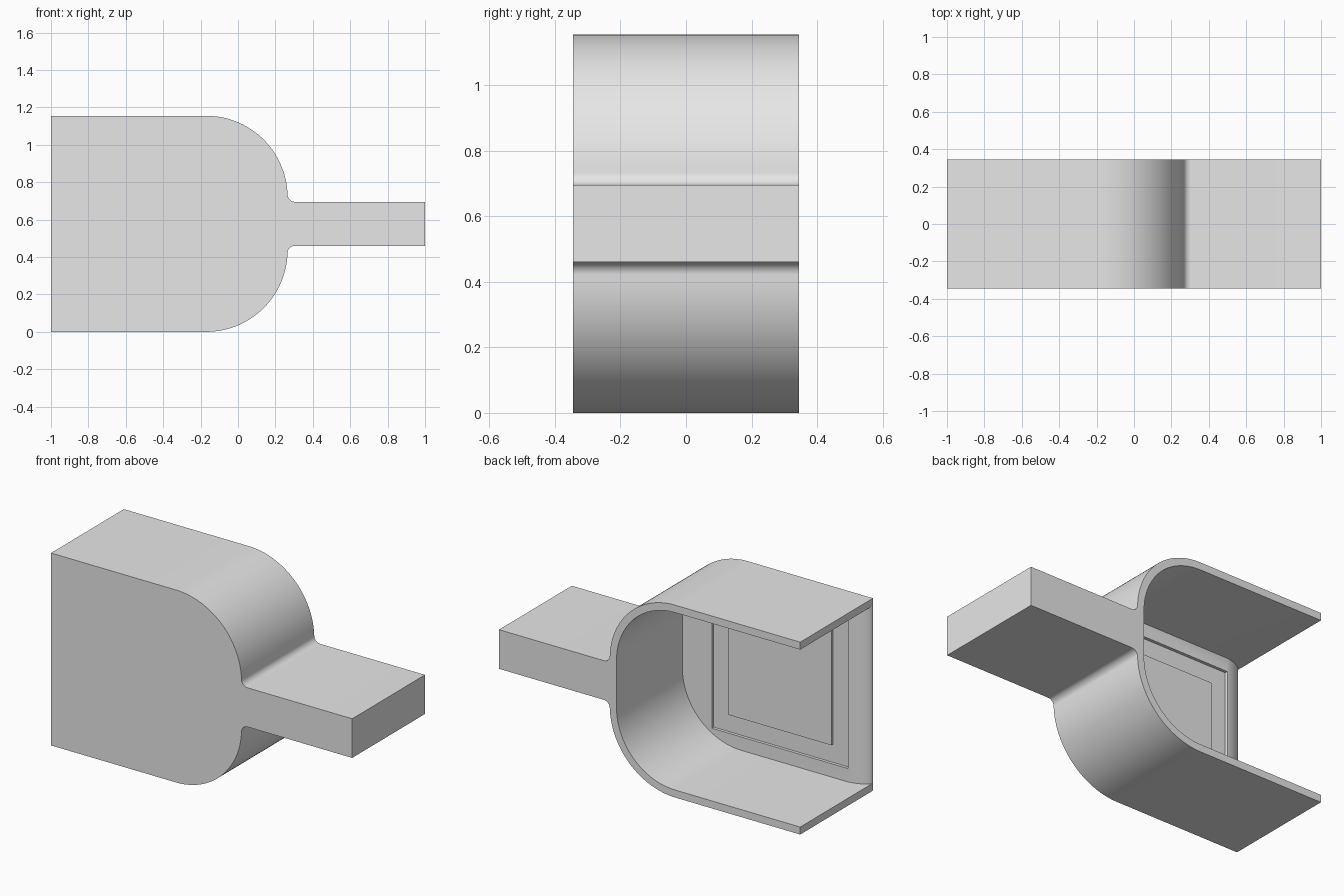
import bpy, bmesh, math

if "Cube" in bpy.data.objects:
    bpy.data.objects.remove(bpy.data.objects["Cube"])

GREY = (0.8, 0.8, 0.8, 1)
grey = bpy.data.materials.new("light_grey")
grey.use_nodes = True
grey.diffuse_color = GREY
grey.node_tree.nodes["Principled BSDF"].inputs["Base Color"].default_value = GREY

HALF_DEPTH = 0.345
HEIGHT = 1.155
MID = HEIGHT / 2
RADIUS = 0.435
WALL = 0.045
ARC_X = -0.17          # where the straight walls turn into the rounded end
PANEL_Y = -0.28        # inner face of the front panel


def prism(name, points, low, high, axis="Y"):
    """Extrude an outline along Y (points are x, z) or Z (points are x, y)."""
    def place(a, b, c):
        return (a, c, b) if axis == "Y" else (a, b, c)
    bm = bmesh.new()
    face = bm.faces.new([bm.verts.new(place(a, b, low)) for a, b in points])
    ext = bmesh.ops.extrude_face_region(bm, geom=[face])
    moved = [v for v in ext["geom"] if isinstance(v, bmesh.types.BMVert)]
    bmesh.ops.translate(bm, verts=moved, vec=place(0, 0, high - low))
    bmesh.ops.recalc_face_normals(bm, faces=bm.faces)
    mesh = bpy.data.meshes.new(name)
    bm.to_mesh(mesh)
    bm.free()
    mesh.materials.append(grey)
    obj = bpy.data.objects.new(name, mesh)
    bpy.context.collection.objects.link(obj)
    return obj


def arc(cx, cz, r, start, end, steps):
    angles = [math.radians(start + (end - start) * i / steps) for i in range(steps + 1)]
    return [(cx + r * math.cos(a), cz + r * math.sin(a)) for a in angles]


def mirrored(upper):
    """Close an upper half outline with its reflection below mid height."""
    return upper + [(x, HEIGHT - z) for x, z in reversed(upper)]


def square(cx, cz, half):
    return [(cx + sx * half, cz + sz * half)
            for sx, sz in ((-1, -1), (1, -1), (1, 1), (-1, 1))]


def cut(target, cutter):
    cutter.hide_render = True
    mod = target.modifiers.new("cut", "BOOLEAN")
    mod.operation = "DIFFERENCE"
    mod.solver = "EXACT"
    mod.object = cutter
    bpy.context.view_layer.objects.active = target
    bpy.ops.object.modifier_apply(modifier=mod.name)
    bpy.data.objects.remove(cutter)


# Housing with its solid tongue, as one outline
fillet = 0.04
tongue_top = 0.695
arc_z = HEIGHT - RADIUS
fillet_z = tongue_top + fillet
arc_end = math.degrees(math.asin((fillet_z - arc_z) / RADIUS))
side_x = ARC_X + RADIUS * math.cos(math.radians(arc_end))
outline = [(-1, HEIGHT)] + arc(ARC_X, arc_z, RADIUS, 90, arc_end, 32)
outline += arc(side_x + fillet, fillet_z, fillet, 180, 270, 10)[1:]
outline += [(1, tongue_top)]
housing = prism("housing", mirrored(outline), -HALF_DEPTH, HALF_DEPTH)

# Cavity, open at the back and at the wide end
inner = [(-1.1, HEIGHT - WALL)] + arc(ARC_X, arc_z, RADIUS - WALL, 90, 0, 32)
cut(housing, prism("cavity_cutter", mirrored(inner), PANEL_Y, 0.5))

# Rounded-off free edge of the front panel
lip = [(-0.884, PANEL_Y), (-0.93, -0.291), (-0.965, -0.306), (-0.985, -0.320),
       (-0.996, -0.332), (-1, -0.342), (-1.1, -0.342), (-1.1, 0), (-0.884, 0)]
cut(housing, prism("lip_cutter", lip, WALL, HEIGHT - WALL, "Z"))

# Square recess in the front panel, with a raised square inside it
PANEL_X = -0.427
cut(housing, prism("recess_cutter", square(PANEL_X, MID, 0.452), PANEL_Y - 0.018, 0))
raised = prism("raised_square", square(PANEL_X, MID, 0.342), PANEL_Y - 0.03, PANEL_Y)

# Smooth curves, sharp corners
for obj in (housing, raised):
    bpy.ops.object.select_all(action="DESELECT")
    obj.select_set(True)
    bpy.context.view_layer.objects.active = obj
    bpy.ops.object.shade_smooth_by_angle(angle=math.radians(30))
